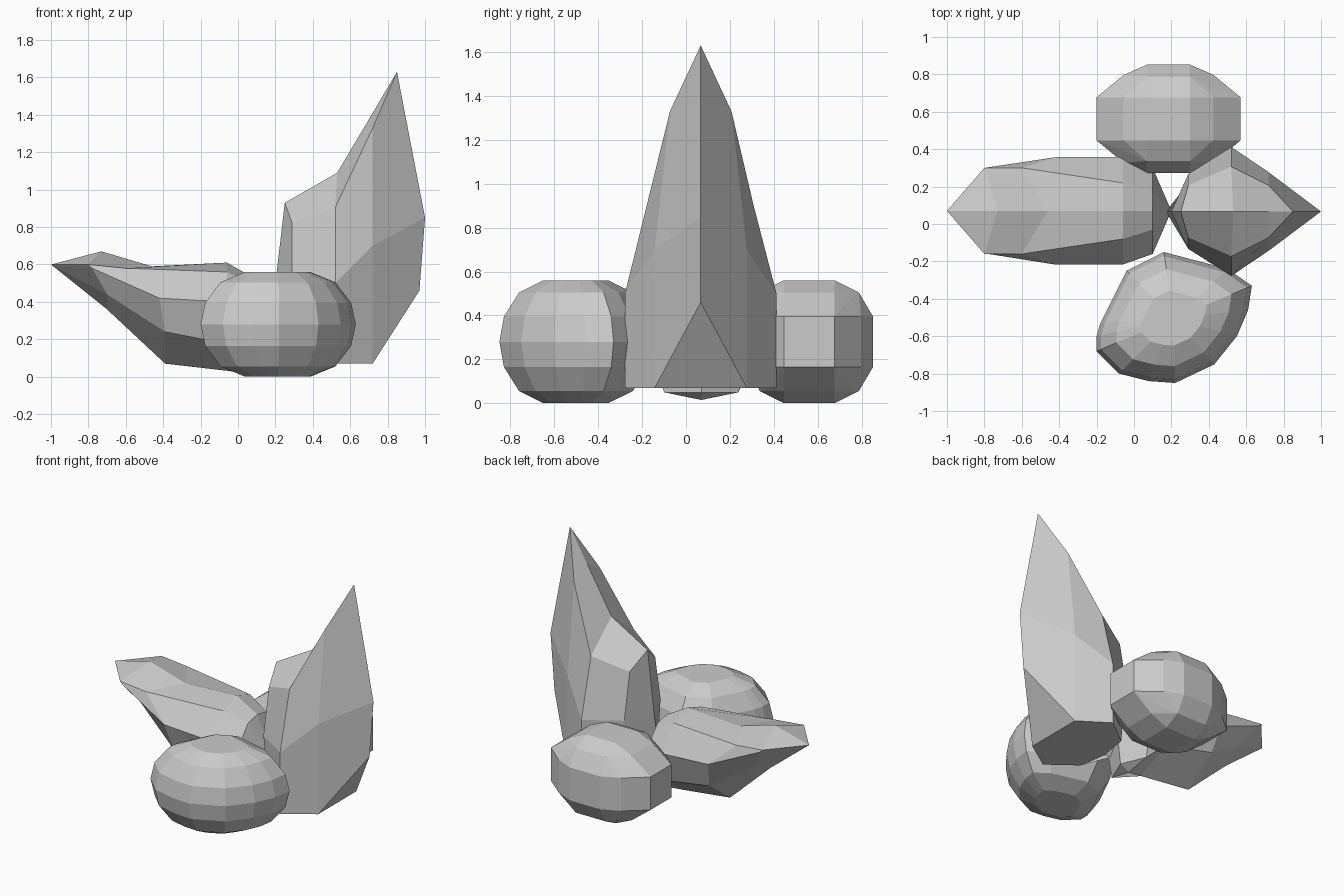
import bpy, bmesh
from math import pi
from itertools import product

if "Cube" in bpy.data.objects:
    bpy.data.objects.remove(bpy.data.objects["Cube"])


def finish(bm, name):
    bmesh.ops.recalc_face_normals(bm, faces=bm.faces)
    me = bpy.data.meshes.new(name)
    bm.to_mesh(me)
    bm.free()
    ob = bpy.data.objects.new(name, me)
    bpy.context.collection.objects.link(ob)
    return ob


def hull(name, points):
    bm = bmesh.new()
    for p in points:
        bm.verts.new(p)
    res = bmesh.ops.convex_hull(bm, input=bm.verts)
    loose = [v for v in bm.verts if not v.link_faces]
    bmesh.ops.delete(bm, geom=loose, context='VERTS')
    bmesh.ops.dissolve_limit(bm, angle_limit=0.02, verts=bm.verts, edges=bm.edges)
    return finish(bm, name)


def mirrored_loft(name, sections, y0):
    """Each section runs from top centre to bottom centre as (x, half width, z)."""
    bm = bmesh.new()
    rings = []
    for s in sections:
        loop = list(s) + [(x, -w, z) for x, w, z in s[-2:0:-1]]
        rings.append([bm.verts.new((x, y0 + w, z)) for x, w, z in loop])
    for a, b in zip(rings, rings[1:]):
        n = len(a)
        for i in range(n):
            j = (i + 1) % n
            bm.faces.new((a[i], a[j], b[j], b[i]))
    bmesh.ops.remove_doubles(bm, verts=bm.verts, dist=0.001)
    bmesh.ops.dissolve_degenerate(bm, edges=bm.edges, dist=0.0005)
    return finish(bm, name)


# Back boulder: one octant of corner points mirrored on all axes
octant = [(.385, .115, .115), (.24, .235, .115), (.115, .29, .115),
          (.24, .115, .225), (.19, .19, .2), (.115, .225, .225), (.115, .115, .28)]
hull("back_boulder", [(.185 + x * a, .562 + y * b, .28 + z * c)
                      for x, y, z in octant for a, b, c in product((1, -1), repeat=3)])

# Front boulder: girdle outline shrunk towards top and bottom
girdle = [(.16, -.15), (-.04, -.25), (-.18, -.53), (-.2, -.6), (-.2, -.68), (-.08, -.8),
          (.08, -.84), (.22, -.85), (.43, -.75), (.55, -.6), (.61, -.46), (.63, -.33), (.5, -.24)]
layers = [(1, 0), (.94, .115), (.74, .225), (.42, .28)]
hull("front_boulder", [(.21 + (x - .21) * k, -.505 + (y + .505) * k, .28 + s * h)
                       for x, y in girdle for k, h in layers for s in (1, -1)])

# Tall pointed shard
mirrored_loft("tall_shard", [
    [(.25, 0, .93), (.25, 0, .93), (.2, 0, .5), (.17, 0, .3), (.25, 0, .07)],
    [(.25, 0, .93), (.29, .14, .82), (.29, .2, .5), (.33, .2, .07), (.3, 0, .07)],
    [(.53, 0, 1.09), (.52, .24, .905), (.52, .345, .5), (.52, .345, .07), (.52, 0, .07)],
    [(.72, 0, 1.41), (.72, .14, 1.33), (.72, .21, .7), (.72, .21, .07), (.72, 0, .07)],
    [(.85, 0, 1.63), (.85, 0, 1.63), (1, 0, .85), (.97, 0, .46), (.97, 0, .46)],
], .067)

# Low leaning shard
mirrored_loft("low_shard", [
    [(-1, 0, .6)] * 5,
    [(-.73, 0, .67), (-.8, .23, .6), (-.78, .23, .58), (-.7, .14, .44), (-.7, 0, .36)],
    [(-.46, 0, .59), (-.6, .23, .58), (-.42, .287, .42), (-.39, .23, .24), (-.39, 0, .07)],
    [(-.06, 0, .61), (-.06, .15, .56), (-.06, .287, .4), (-.03, .2, .17), (0, 0, .025)],
    [(.1, 0, .52), (.1, .1, .5), (.1, .23, .35), (.1, .17, .05), (.1, 0, .015)],
    [(.2, 0, .3), (.2, 0, .3), (.2, 0, .3), (.17, 0, .05), (.17, 0, .05)],
], .07)
